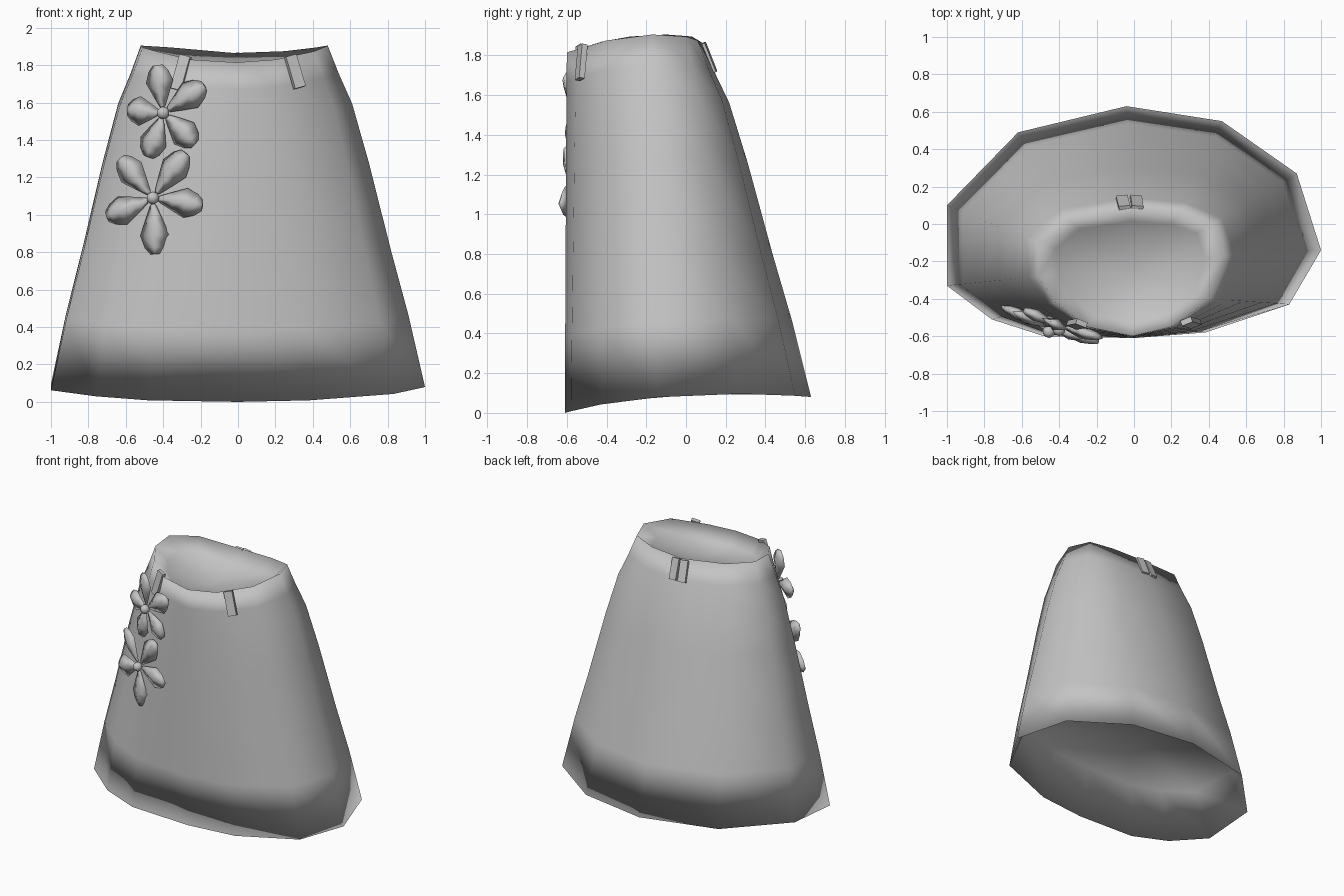
import bpy, bmesh, math
from mathutils import Vector, Matrix

cube = bpy.data.objects.get("Cube")
if cube:
    bpy.data.objects.remove(cube)

# One fabric colour
fabric = bpy.data.materials.new("grey_fabric")
fabric.use_nodes = True
grey = (0.55, 0.55, 0.55, 1)
fabric.diffuse_color = grey
fabric.node_tree.nodes["Principled BSDF"].inputs["Base Color"].default_value = grey


def finish(name, bm, smooth=True):
    mesh = bpy.data.meshes.new(name)
    bm.to_mesh(mesh)
    bm.free()
    mesh.materials.append(fabric)
    for poly in mesh.polygons:
        poly.use_smooth = smooth
    obj = bpy.data.objects.new(name, mesh)
    bpy.context.collection.objects.link(obj)
    return obj


def loft(bm, rings, start, end):
    """Skin rings of points and close both ends to a centre point."""
    rows = [[bm.verts.new(p) for p in ring] for ring in rings]
    n = len(rows[0])
    faces = []
    for low, high in zip(rows, rows[1:]):
        for i in range(n):
            j = (i + 1) % n
            faces.append(bm.faces.new((low[i], low[j], high[j], high[i])))
    for row, tip in ((rows[0], start), (rows[-1], end)):
        centre = bm.verts.new(tip)
        for i in range(n):
            faces.append(bm.faces.new((row[i], row[(i + 1) % n], centre)))
    bmesh.ops.recalc_face_normals(bm, faces=faces)


# Outlines of hem and waist, matched point by point
hem = [(-1, .1), (-.62, .49), (-.04, .63), (.47, .55), (.87, .27), (1, -.14),
       (.83, -.43), (.38, -.58), (0, -.61), (-.48, -.6), (-.76, -.51), (-1, -.33)]
waist = [(-.52, -.1, 1.905), (-.36, .03, 1.895), (-.02, .08, 1.865), (.25, .06, 1.875),
         (.42, 0, 1.895), (.48, -.17, 1.905), (.41, -.4, 1.875), (.2, -.55, 1.83),
         (-.01, -.6, 1.815), (-.25, -.55, 1.83), (-.42, -.42, 1.87), (-.51, -.28, 1.895)]
# Height fraction and flare fraction of each ring
profile = [(0, 1), (.21, .83), (.4, .65), (.66, .42), (.83, .25), (.92, .11), (1, 0)]


def skirt_ring(height, flare):
    ring = []
    for (hx, hy), (wx, wy, wz) in zip(hem, waist):
        hz = .08 * (1 - ((.63 - hy) / 1.24) ** 2) + .03 * hx * hx
        ring.append((wx + (hx - wx) * flare, wy + (hy - wy) * flare,
                     hz + (wz - hz) * height))
    return ring


# Skirt: outer wall that turns in to a hollow below and a shallow bowl on top
underside = [(x * .84, y * .84 - .02, .38) for x, y in hem]
bowl = [(x * .8, -.25 + (y + .25) * .8, z - .09) for x, y, z in waist]
bm = bmesh.new()
loft(bm, [underside] + [skirt_ring(h, f) for h, f in profile] + [bowl],
     start=(0, 0, .4), end=(0, -.25, 1.74))
finish("skirt", bm)


# Flowers: five lofted petals around a small bead, bent to follow the cloth
def petal(bm, centre, tip):
    dx, dz = tip[0] - centre.x, tip[1] - centre.z
    slope = .28 if dx > 0 else .45
    axis = Vector((dx, -slope * dx, dz))
    out = Vector((-slope, -1, 0)).normalized()
    side = axis.cross(out).normalized()
    rings = []
    for u, width in ((.14, .018), (.4, .05), (.66, .08), (.88, .058), (1, .03)):
        rings.append([centre + axis * u
                      + side * width * math.cos(k * math.pi / 2)
                      + out * width * .4 * math.sin(k * math.pi / 2)
                      for k in range(4)])
    loft(bm, rings, start=centre + axis * .08, end=centre + axis)


def flower(name, centre, tips):
    centre = Vector(centre)
    bm = bmesh.new()
    for tip in tips:
        petal(bm, centre, tip)
    bmesh.ops.create_icosphere(bm, subdivisions=2, radius=.034,
                               matrix=Matrix.Translation(centre + Vector((0, -.02, 0))))
    finish(name, bm)


flower("upper_flower", (-.4, -.545, 1.545),
       [(-.43, 1.8), (-.18, 1.69), (-.23, 1.38), (-.48, 1.31), (-.59, 1.56)])
flower("lower_flower", (-.455, -.555, 1.09),
       [(-.28, 1.33), (-.19, 1.05), (-.44, .79), (-.7, .99), (-.63, 1.3)])


# Belt loops: slim bars running between two points on the waist
def belt_loop(name, top, bottom, facing):
    top, bottom = Vector(top), Vector(bottom)
    up = (top - bottom).normalized()
    side = up.cross(Vector(facing)).normalized()
    out = side.cross(up)
    frame = Matrix((side, out, up)).transposed().to_4x4()
    size = Matrix.Diagonal((.062, .03, (top - bottom).length, 1))
    bm = bmesh.new()
    bmesh.ops.create_cube(bm, size=1,
                          matrix=Matrix.Translation((top + bottom) / 2) @ frame @ size)
    finish(name, bm, smooth=False)


belt_loop("front_right_loop", (-.28, -.53, 1.85), (-.33, -.54, 1.67), (-.4, -1, 0))
belt_loop("front_left_loop", (.28, -.52, 1.85), (.33, -.535, 1.68), (.4, -1, 0))
belt_loop("back_right_loop", (-.05, .083, 1.86), (-.065, .14, 1.715), (-.1, 1, 0))
belt_loop("back_left_loop", (.018, .083, 1.86), (.01, .14, 1.715), (.1, 1, 0))
